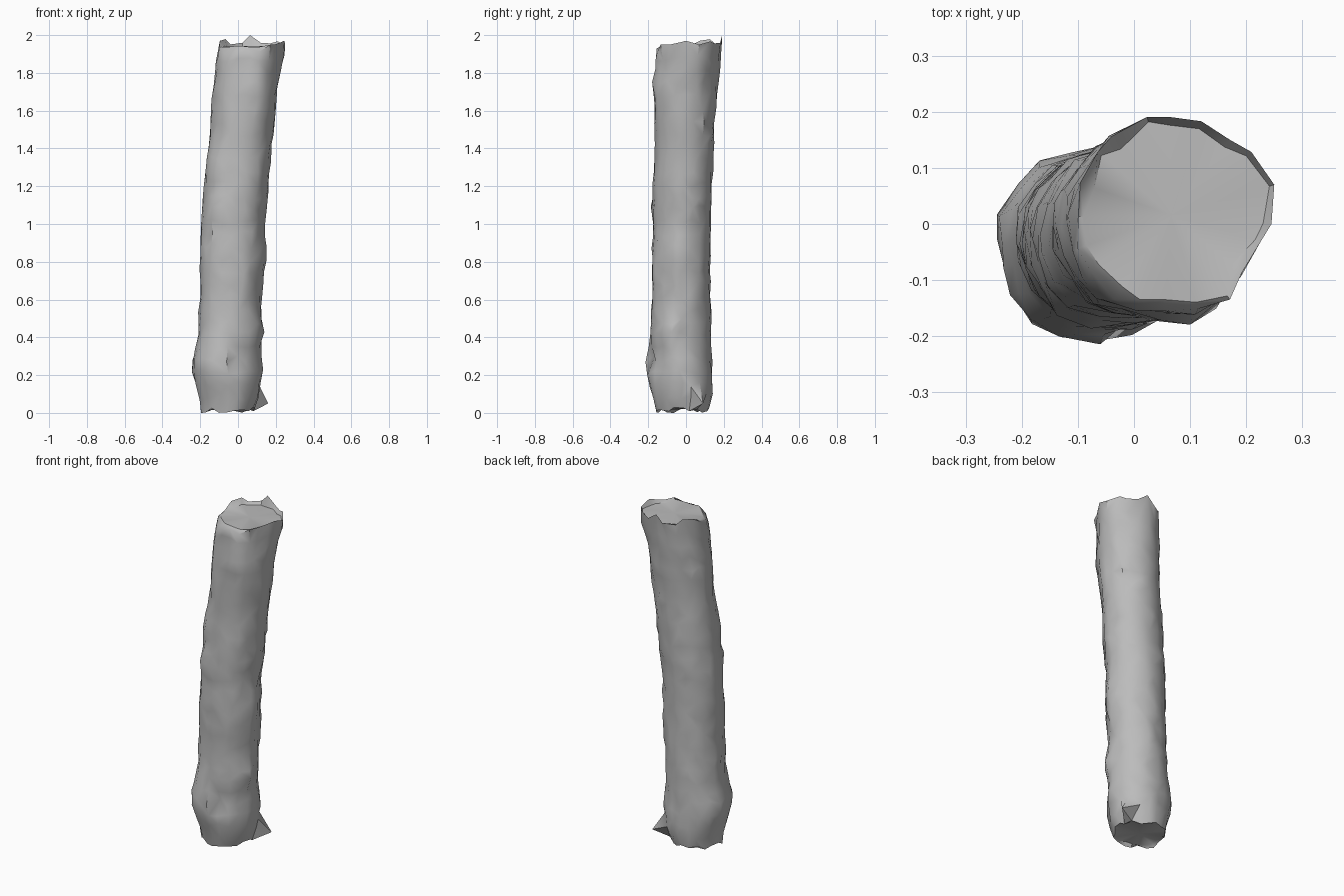
import bpy, bmesh, math, random
from mathutils import Vector

random.seed(7)
cube = bpy.data.objects.get("Cube")
if cube:
    bpy.data.objects.remove(cube, do_unlink=True)

bark = bpy.data.materials.new("weathered grey wood")
bark.use_nodes = True
GREY = (0.5, 0.5, 0.5, 1)
bark.diffuse_color = GREY
bark.node_tree.nodes["Principled BSDF"].inputs["Base Color"].default_value = GREY

# Leaning trunk outline: height, left, right, front, back
OUTLINE = [
    (0.02, -0.20, 0.09, -0.16, 0.12),
    (0.10, -0.215, 0.12, -0.18, 0.14),
    (0.25, -0.255, 0.13, -0.20, 0.14),
    (0.38, -0.22, 0.12, -0.19, 0.135),
    (0.60, -0.205, 0.125, -0.18, 0.13),
    (0.80, -0.205, 0.14, -0.185, 0.13),
    (1.00, -0.20, 0.14, -0.175, 0.135),
    (1.20, -0.18, 0.165, -0.175, 0.14),
    (1.35, -0.17, 0.175, -0.165, 0.145),
    (1.50, -0.15, 0.19, -0.165, 0.15),
    (1.65, -0.14, 0.21, -0.17, 0.16),
    (1.80, -0.13, 0.22, -0.165, 0.175),
    (1.95, -0.105, 0.24, -0.16, 0.195),
]
# Knots and splinters: height, direction in degrees, outward push, reach
KNOTS = [
    (1.30, 215, 0.02, 0.07), (1.09, 245, 0.03, 0.06),
    (0.42, 335, 0.03, 0.06), (0.24, 255, 0.02, 0.10),
    (0.85, 350, 0.015, 0.06), (1.88, 15, 0.025, 0.06),
    (1.72, 290, 0.02, 0.06), (0.30, 300, -0.03, 0.06),
]
SIDES, RINGS = 20, 30


def outline_at(z):
    for a, b in zip(OUTLINE, OUTLINE[1:]):
        if z <= b[0]:
            t = (z - a[0]) / (b[0] - a[0])
            return [p + (q - p) * t for p, q in zip(a[1:], b[1:])]
    return OUTLINE[-1][1:]


def bark_point(z, angle, rough):
    left, right, front, back = outline_at(z)
    c, s = math.cos(angle), math.sin(angle)
    grow = 1 + rough
    # Long furrow down the side and a flatter corner behind it
    grow -= 0.05 * math.exp(-((math.degrees(angle) - 325) / 14) ** 2)
    middle = Vector(((left + right) / 2, (front + back) / 2, z))
    p = middle + Vector((c * (right - left) / 2, s * (back - front) / 2, 0)) * grow
    for height, degrees, push, reach in KNOTS:
        turn = (math.degrees(angle) - degrees + 180) % 360 - 180
        gap = math.hypot(z - height, math.radians(turn) * 0.17)
        p += Vector((c, s, 0)) * push * math.exp(-(gap / reach) ** 2)
    return p


# Trunk: stacked irregular rings with lengthwise ridges
bm = bmesh.new()
ridges = [random.uniform(-0.025, 0.025) for _ in range(SIDES)]
rings = []
for i in range(RINGS):
    base = 0.02 + 1.92 * i / (RINGS - 1)
    ring = []
    for j in range(SIDES):
        angle = 2 * math.pi * (j + random.uniform(-0.2, 0.2)) / SIDES % (2 * math.pi)
        z = base + random.uniform(-0.018, 0.018)
        if i == 0:
            z = base + random.uniform(-0.02, 0.01)
        if i == RINGS - 1:
            z = base + 0.025 * math.sin(angle) + random.uniform(-0.015, 0.03)
        ring.append(bm.verts.new(bark_point(z, angle, ridges[j] + random.uniform(-0.03, 0.035))))
    rings.append(ring)

# Torn splinters at the foot and on the top rim
rings[1][2].co = (0.16, 0.09, 0.05)
rings[-1][5].co.z = 2.0
rings[-1][0].co = (0.245, 0.0, 1.97)
rings[-1][1].co = (0.25, 0.07, 1.95)
rings[0][11].co.z = 0.0

for low, high in zip(rings, rings[1:]):
    for j in range(SIDES):
        k = (j + 1) % SIDES
        if (j + random.randint(0, 1)) % 2:
            bm.faces.new((low[j], low[k], high[k]))
            bm.faces.new((low[j], high[k], high[j]))
        else:
            bm.faces.new((low[j], low[k], high[j]))
            bm.faces.new((low[k], high[k], high[j]))


# Cut ends: a sloping rim around a nearly flat face
def cut_end(ring, z, inset):
    middle = sum((v.co for v in ring), Vector()) / SIDES
    inner = []
    for v in ring:
        p = v.co.lerp(middle, inset * random.uniform(0.4, 1.6))
        p.z = z + random.uniform(-0.004, 0.004)
        inner.append(bm.verts.new(p))
    centre = bm.verts.new((middle.x, middle.y, z))
    for j in range(SIDES):
        k = (j + 1) % SIDES
        bm.faces.new((ring[j], ring[k], inner[k], inner[j]))
        bm.faces.new((inner[j], inner[k], centre))


cut_end(rings[-1], 1.94, 0.1)
cut_end(rings[0], 0.02, 0.1)
bmesh.ops.recalc_face_normals(bm, faces=bm.faces)

mesh = bpy.data.meshes.new("log_trunk")
bm.to_mesh(mesh)
bm.free()
log = bpy.data.objects.new("log_trunk", mesh)
bpy.context.collection.objects.link(log)
mesh.materials.append(bark)
bpy.ops.object.select_all(action="DESELECT")
log.select_set(True)
bpy.context.view_layer.objects.active = log
bpy.ops.object.shade_smooth_by_angle(angle=math.radians(40))
